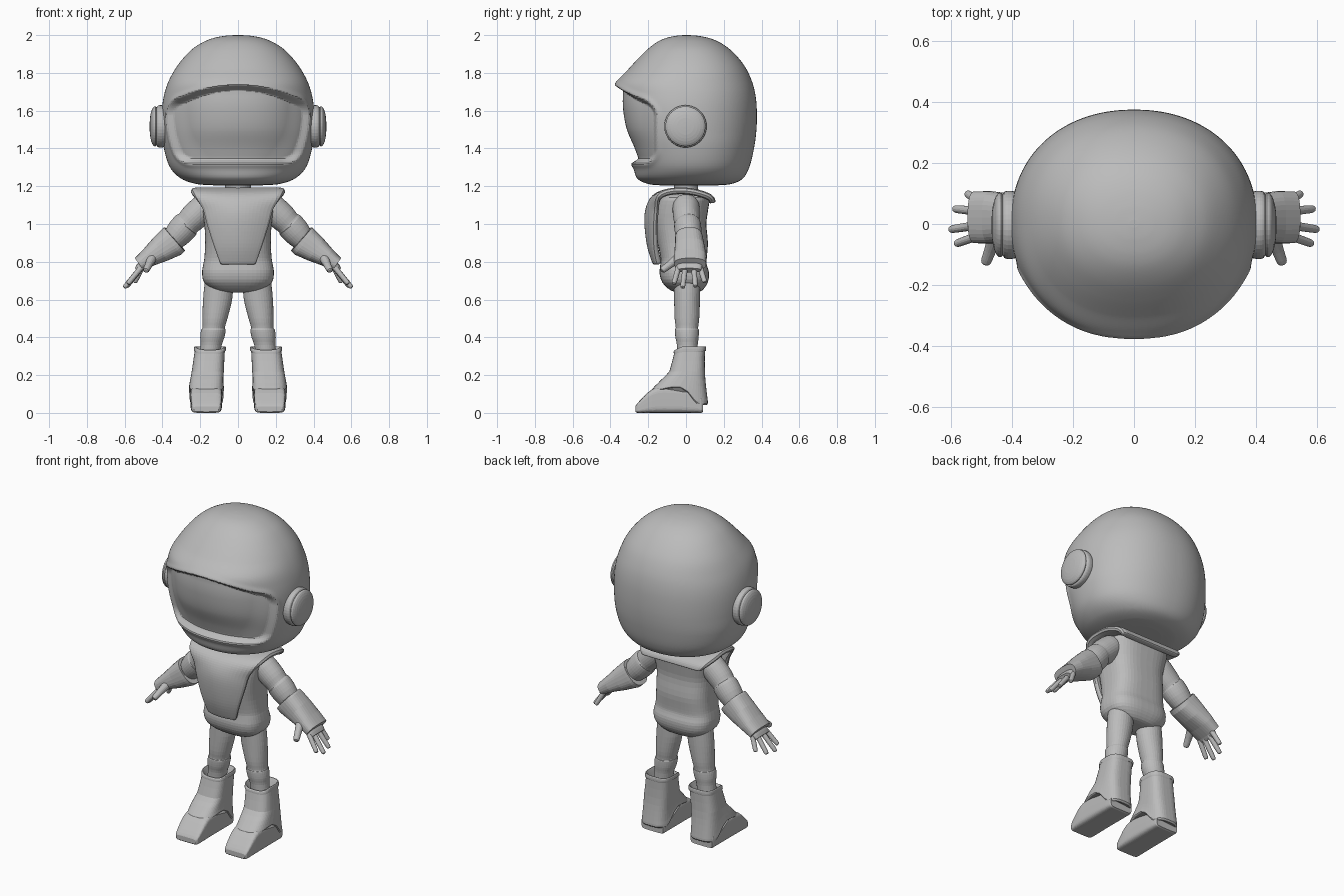
import bpy, bmesh, math
from mathutils import Vector

if "Cube" in bpy.data.objects:
    bpy.data.objects.remove(bpy.data.objects["Cube"])

grey = bpy.data.materials.new("suit_grey")
grey.use_nodes = True
grey.diffuse_color = (0.5, 0.5, 0.5, 1)
grey.node_tree.nodes["Principled BSDF"].inputs["Base Color"].default_value = (0.5, 0.5, 0.5, 1)
parts = []


def finish(name, bm):
    bmesh.ops.recalc_face_normals(bm, faces=bm.faces)
    mesh = bpy.data.meshes.new(name)
    bm.to_mesh(mesh)
    bm.free()
    mesh.materials.append(grey)
    ob = bpy.data.objects.new(name, mesh)
    bpy.context.collection.objects.link(ob)
    parts.append(ob)
    return ob


def refine(rows, steps):
    """Catmull-Rom interpolation of rows of numbers."""
    out = []
    for i in range(len(rows) - 1):
        quad = [rows[max(i - 1, 0)], rows[i], rows[i + 1], rows[min(i + 2, len(rows) - 1)]]
        for k in range(steps):
            t = k / steps
            out.append([b + 0.5 * t * (c - a + t * (2*a - 5*b + 4*c - d + t * (3*(b - c) + d - a)))
                        for a, b, c, d in zip(*quad)])
    return out + [list(rows[-1])]


def loft(name, rings, n=32, power=2.0, side=1, warp=None):
    """Skin superellipse rings given as (centre, u, v)."""
    bm = bmesh.new()
    loops = []
    for c, u, v in rings:
        loop = []
        for i in range(n):
            a = math.tau * i / n
            ca, sa = math.cos(a), math.sin(a)
            p = (c + u * math.copysign(abs(ca) ** (2 / power), ca)
                 + v * math.copysign(abs(sa) ** (2 / power), sa))
            if warp:
                p = warp(p)
            loop.append(bm.verts.new((p.x * side, p.y, p.z)))
        loops.append(loop)
    for a, b in zip(loops, loops[1:]):
        for i in range(n):
            bm.faces.new((a[i], a[(i + 1) % n], b[(i + 1) % n], b[i]))
    bm.faces.new(loops[0])
    bm.faces.new(loops[-1])
    return finish(name, bm)


def stack(name, rows, steps=3, **kw):
    """Rows: z, centre x, half width, front y, back y."""
    rings = [(Vector((cx, (f + b) / 2, z)), Vector((w, 0, 0)), Vector((0, (b - f) / 2, 0)))
             for z, cx, w, f, b in refine(rows, steps)]
    return loft(name, rings, **kw)


def tube(name, rows, steps=3, **kw):
    """Rows: x, y, z, thickness radius, radius across y."""
    rows = refine(rows, steps)
    rings = []
    for i, r in enumerate(rows):
        t = Vector(rows[min(i + 1, len(rows) - 1)][:3]) - Vector(rows[max(i - 1, 0)][:3])
        u = t.cross(Vector((0, 1, 0))).normalized()
        rings.append((Vector(r[:3]), u * r[3], u.cross(t).normalized() * r[4]))
    return loft(name, rings, **kw)


def ramp(t):
    t = min(max(t, 0), 1)
    return t * t * (3 - 2 * t)


# Helmet with a recessed visor under a raised rim
def visor(p):
    r = 0.07
    dy = p.y + 0.155
    dz = max(p.z - (1.735 - 0.09 * (p.x / 0.36) ** 2), 1.32 - p.z)
    d = math.hypot(max(dy + r, 0), max(dz + r, 0)) - r
    if dy + r < 0 and dz + r < 0:
        d = max(dy, dz)
    depth = 0.022 + 0.022 * ramp((-p.y - 0.15) / 0.12)
    shift = 0.005 * math.exp(-((d - 0.008) / 0.016) ** 2) - depth * ramp((0.004 - d) / 0.034)
    return p + Vector((p.x, p.y, 0)).normalized() * shift


helmet = [(1.205, .13, -.14, .17), (1.212, .22, -.20, .24), (1.24, .30, -.257, .30),
          (1.30, .36, -.28, .335), (1.40, .392, -.315, .36), (1.50, .403, -.357, .373),
          (1.60, .403, -.376, .375), (1.68, .392, -.378, .368), (1.75, .37, -.368, .351),
          (1.82, .333, -.305, .32), (1.88, .288, -.25, .277), (1.93, .237, -.198, .226),
          (1.965, .18, -.15, .172), (1.985, .128, -.105, .12), (1.996, .07, -.055, .065),
          (2.0, .015, -.012, .014)]
stack("helmet", [(z, 0, w, f, b) for z, w, f, b in helmet], steps=12, n=240,
      power=2.15, warp=visor)

# Neck
stack("neck", [(1.12, 0, .085, -.08, .08), (1.17, 0, .07, -.065, .065),
               (1.24, 0, .07, -.065, .065)])

# Torso
torso = [(.638, .05, -.03, .05), (.648, .12, -.08, .085), (.69, .178, -.125, .115),
         (.74, .19, -.14, .122), (.785, .184, -.136, .11), (.82, .178, -.135, .11),
         (.90, .174, -.15, .116), (1.0, .178, -.165, .108), (1.08, .19, -.16, .118),
         (1.14, .195, -.14, .125), (1.16, .15, -.11, .10)]
stack("torso", [(z, 0, w, f, b) for z, w, f, b in torso], n=48, power=2.9)

# Collar and chest plate: one bent sheet, rows of y, z, half width, wrap
sheet = refine([(.14, 1.11, .20, 0), (.128, 1.14, .228, 0), (.06, 1.165, .25, 0),
                (-.02, 1.176, .25, 0), (-.10, 1.168, .25, 0), (-.165, 1.14, .23, .02),
                (-.197, 1.08, .188, .045), (-.203, 1.0, .165, .045), (-.188, .88, .125, .03),
                (-.156, .785, .09, .015)], 3)
bm = bmesh.new()
grid = [[bm.verts.new((w * s / 5, y + wrap * (s / 5) ** 2, z)) for s in range(-5, 6)]
        for y, z, w, wrap in sheet]
for a, b in zip(grid, grid[1:]):
    for i in range(10):
        bm.faces.new((a[i], a[i + 1], b[i + 1], b[i]))
plate = finish("collar_chest_plate", bm)
solid = plate.modifiers.new("thickness", "SOLIDIFY")
solid.thickness = 0.036
solid.offset = 0
round_off = plate.modifiers.new("rounding", "SUBSURF")
round_off.levels = round_off.render_levels = 1


# Boot shaft lower edge: high over the instep, dropping to the heel
def boot_edge(p):
    if p.z < 0.22:
        edge = 0.05 + 0.088 * ramp((0.075 - p.y) / 0.1) - 0.015 * ramp((-0.06 - p.y) / 0.1)
        p.z = edge + (p.z - 0.09) / 0.13 * (0.22 - edge)
    elif p.z > 0.3:
        p.z -= 0.02 * ramp((-0.01 - p.y) / 0.06) * (p.z - 0.3) / 0.05
    return p


for side, label in ((1, "left_"), (-1, "right_")):
    # Ear pod
    pod = [(.37, .10), (.392, .11), (.414, .112), (.426, .108), (.431, .10), (.437, .106),
           (.448, .102), (.459, .08), (.466, .045), (.468, .005)]
    tube(label + "ear_pod", [(x, -.003, 1.517, r, r) for x, r in pod], steps=2, n=40, side=side)

    # Upper arm with elbow band
    tube(label + "upper_arm",
         [(.14, 0, 1.12, .05, .05), (.17, 0, 1.095, .072, .07), (.23, .002, 1.04, .074, .07),
          (.265, .006, 1.005, .068, .066), (.275, .008, .995, .074, .071),
          (.31, .012, .955, .073, .07), (.35, .016, .91, .06, .06)], side=side)

    # Gauntlet with hollow cuff
    tube(label + "gauntlet",
         [(.355, .015, .905, .05, .05), (.335, .015, .92, .07, .066), (.335, .015, .92, .083, .073),
          (.35, .016, .907, .085, .075), (.41, .02, .866, .071, .08), (.47, .022, .825, .052, .086),
          (.523, .022, .787, .04, .085), (.523, .022, .787, .03, .07)], steps=1, power=2.6, side=side)

    # Hand, fingers and thumb
    tube(label + "palm", [(.45, .018, .835, .03, .06), (.51, .018, .78, .024, .068),
                          (.535, .018, .755, .016, .06)], power=2.6, side=side)
    fingers = [(.07, .10, .548, .69), (.04, .05, .59, .668), (-.002, -.018, .603, .662),
               (-.035, -.065, .585, .682)]
    for k, (y0, y1, x1, z1) in enumerate(fingers):
        a, b = Vector((.50, y0, .785)), Vector((x1, y1, z1))
        tube(label + "finger_%d" % (k + 1),
             [(*a.lerp(b, t), r, r) for t, r in ((0, .015), (.5, .014), (.93, .0125), (1, .006))],
             n=14, side=side)
    a, b = Vector((.455, -.04, .82)), Vector((.488, -.13, .752))
    tube(label + "thumb", [(*a.lerp(b, t), r, r) for t, r in
                           ((0, .026), (.5, .02), (.92, .017), (1, .008))], n=16, side=side)

    # Leg with knee band
    stack(label + "leg",
          [(.70, .10, .075, -.065, .075), (.60, .108, .077, -.063, .074),
           (.50, .122, .066, -.06, .07), (.45, .129, .059, -.054, .064),
           (.44, .13, .065, -.059, .068), (.40, .136, .064, -.056, .067),
           (.36, .142, .056, -.048, .062), (.30, .15, .055, -.045, .06)], side=side)

    # Boot shaft with open top, cuff band and flared lower edge
    stack(label + "boot_shaft",
          [(.30, .15, .055, -.045, .075), (.335, .148, .07, -.05, .09),
           (.352, .148, .078, -.057, .10), (.348, .148, .084, -.064, .106),
           (.328, .149, .084, -.066, .106), (.322, .15, .08, -.063, .10),
           (.22, .16, .085, -.088, .10), (.16, .165, .087, -.13, .106),
           (.115, .167, .09, -.165, .113), (.09, .167, .092, -.18, .116),
           (.083, .167, .085, -.165, .106)],
          steps=2, n=48, power=3.2, side=side, warp=boot_edge)

    # Foot: rows of y, half width, bottom, top
    shoe = refine([(.088, .07, .008, .06), (.08, .078, 0, .09), (0, .082, 0, .13),
                   (-.12, .083, 0, .142), (-.18, .083, 0, .125), (-.225, .08, 0, .085),
                   (-.258, .075, 0, .05), (-.268, .066, .006, .035)], 2)
    loft(label + "foot",
         [(Vector((.168, y, max(lo, 0) / 2 + hi / 2)), Vector((w, 0, 0)),
           Vector((0, 0, (hi - max(lo, 0)) / 2))) for y, w, lo, hi in shoe],
         n=40, power=5.5, side=side)

# Smooth shading that keeps sharp edges
for ob in bpy.context.view_layer.objects:
    ob.select_set(ob in parts)
bpy.context.view_layer.objects.active = parts[0]
bpy.ops.object.shade_smooth_by_angle(angle=math.radians(50))
